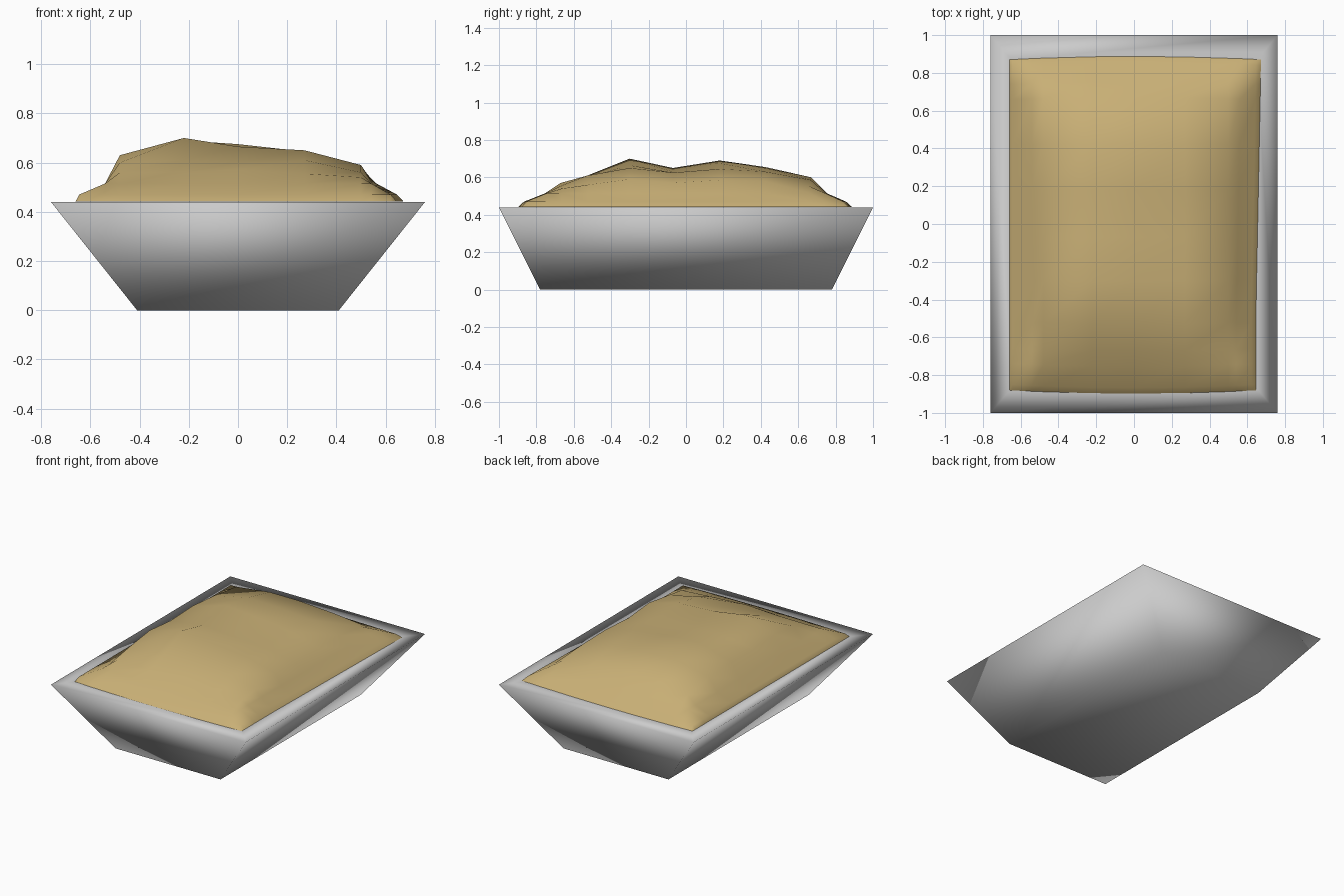
import bpy
import bmesh

if "Cube" in bpy.data.objects:
    bpy.data.objects.remove(bpy.data.objects["Cube"])


def finish(bm, name, color=None):
    bmesh.ops.recalc_face_normals(bm, faces=bm.faces)
    for f in bm.faces:
        f.smooth = True
    me = bpy.data.meshes.new(name)
    bm.to_mesh(me)
    bm.free()
    ob = bpy.data.objects.new(name, me)
    bpy.context.collection.objects.link(ob)
    if color:
        mat = bpy.data.materials.new(name + "_colour")
        mat.diffuse_color = color
        mat.use_nodes = True
        mat.node_tree.nodes["Principled BSDF"].inputs["Base Color"].default_value = mat.diffuse_color
        me.materials.append(mat)
    return ob


# Container: flared tray with a flat rim, capped under the sand
bm = bmesh.new()
loops = []
for hx, hy, z in [(0.41, 0.78, 0), (0.76, 1.0, 0.44), (0.65, 0.87, 0.44)]:
    loops.append([bm.verts.new((sx * hx, sy * hy, z))
                  for sx, sy in [(-1, -1), (1, -1), (1, 1), (-1, 1)]])
for lo, hi in zip(loops, loops[1:]):
    for i in range(4):
        j = (i + 1) % 4
        bm.faces.new((lo[i], lo[j], hi[j], hi[i]))
bm.faces.new(loops[0][::-1])
bm.faces.new(loops[-1])
finish(bm, "container")

# Sand heap: lumpy plateau surrounded by three stepped skirt rings
xs = [-0.66, -0.645, -0.54, -0.48, -0.22, 0.0, 0.27, 0.5, 0.55, 0.63, 0.655]
ys = [-0.88, -0.85, -0.74, -0.66, -0.52, -0.3, -0.07, 0.18, 0.42, 0.66,
      0.74, 0.84, 0.87]
plateau = [  # rows front to back, columns left to right
    [0.56, 0.56, 0.57, 0.555, 0.54],
    [0.60, 0.61, 0.60, 0.61, 0.56],
    [0.63, 0.70, 0.665, 0.65, 0.59],
    [0.61, 0.65, 0.63, 0.625, 0.57],
    [0.62, 0.69, 0.675, 0.645, 0.585],
    [0.60, 0.655, 0.65, 0.63, 0.58],
    [0.57, 0.60, 0.60, 0.585, 0.55],
]
ring_z = [0, 0.515, 0.47, 0.442]
bm = bmesh.new()
grid = []
for j, y in enumerate(ys):
    row = []
    for i, x in enumerate(xs):
        ring = max(3 - i, i - 7, 3 - j, j - 9, 0)
        z = ring_z[ring] if ring else plateau[j - 3][i - 3]
        # uneven outline: bulged ends and a slightly skewed right side
        dy = (0.02 * (1 - (x / 0.66) ** 2)) * (y / 0.88) * abs(y)
        dx = 0.02 * max(y, -0.5) * max(x, 0) / 0.66 if x > 0.5 else 0
        row.append(bm.verts.new((x + dx, y + dy, z)))
    grid.append(row)
for j in range(len(ys) - 1):
    for i in range(len(xs) - 1):
        bm.faces.new((grid[j][i], grid[j][i + 1],
                      grid[j + 1][i + 1], grid[j + 1][i]))
sand = finish(bm, "sand_heap", (0.58, 0.43, 0.18, 1))
